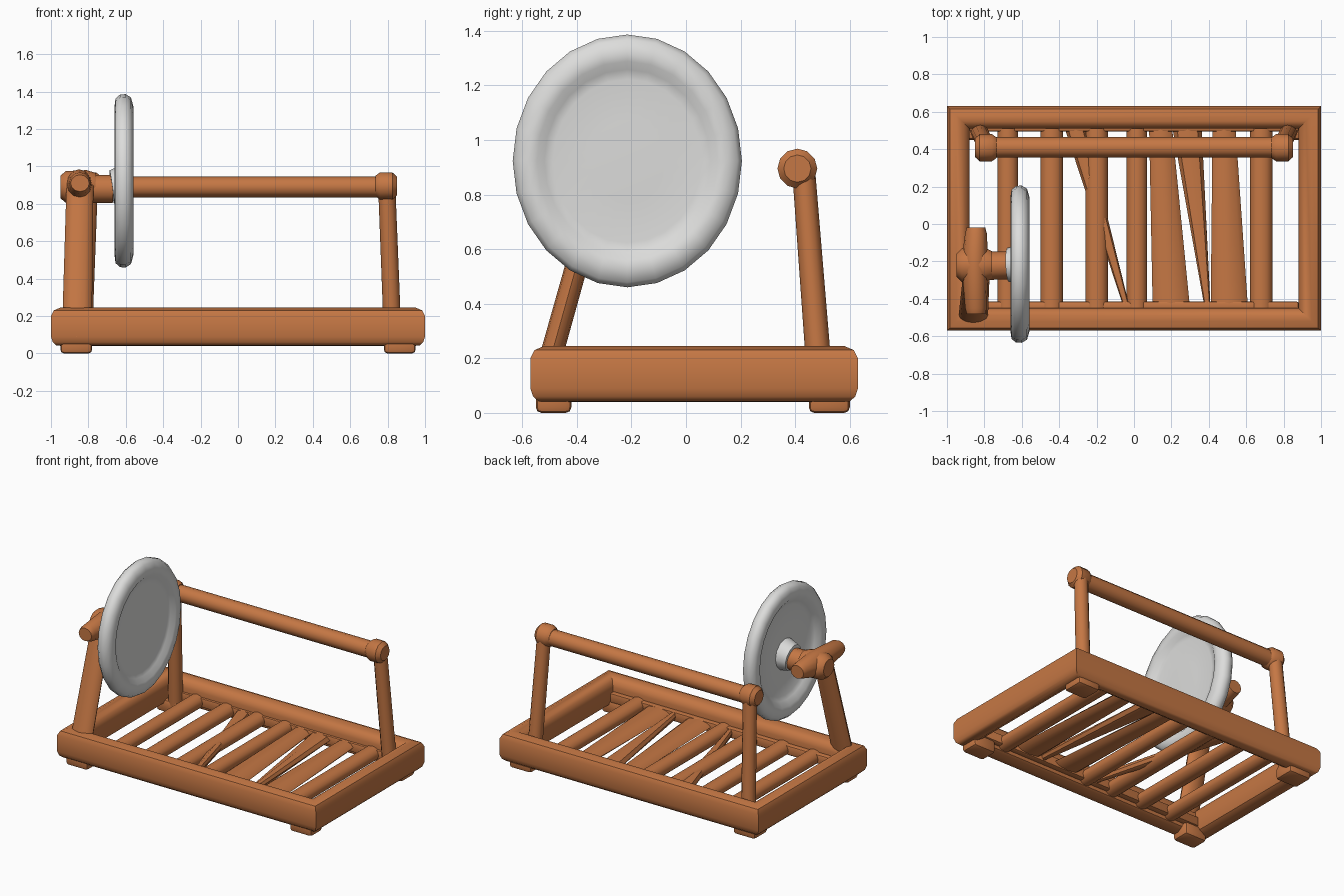
import bpy, bmesh, math
from mathutils import Vector

if "Cube" in bpy.data.objects:
    bpy.data.objects.remove(bpy.data.objects["Cube"])


def material(name, rgb):
    m = bpy.data.materials.new(name)
    m.diffuse_color = (*rgb, 1)
    m.use_nodes = True
    m.node_tree.nodes["Principled BSDF"].inputs["Base Color"].default_value = m.diffuse_color
    return m


WOOD = material("warm_wood", (0.56, 0.185, 0.058))
PALE = material("pale_grey", (0.72, 0.72, 0.71))


def finish(name, bm, mat, angle=40):
    bmesh.ops.recalc_face_normals(bm, faces=bm.faces)
    me = bpy.data.meshes.new(name)
    bm.to_mesh(me)
    bm.free()
    me.materials.append(mat)
    ob = bpy.data.objects.new(name, me)
    bpy.context.collection.objects.link(ob)
    bpy.ops.object.select_all(action='DESELECT')
    ob.select_set(True)
    bpy.context.view_layer.objects.active = ob
    bpy.ops.object.shade_smooth_by_angle(angle=math.radians(angle))
    return ob


def bridge(bm, r0, r1):
    n = len(r0)
    for i in range(n):
        bm.faces.new((r0[i], r0[(i + 1) % n], r1[(i + 1) % n], r1[i]))


def loft(name, rings, side, mat=WOOD, n=12):
    """Rings of (centre, half width along side, half depth) joined into a capped bar."""
    bm = bmesh.new()
    axis = (Vector(rings[-1][0]) - Vector(rings[0][0])).normalized()
    u = Vector(side)
    u = (u - axis * u.dot(axis)).normalized()
    v = axis.cross(u)
    loops = []
    for c, a, b in rings:
        loops.append([bm.verts.new(Vector(c) + u * a * math.cos(t) + v * b * math.sin(t))
                      for t in (2 * math.pi * i / n for i in range(n))])
    for r0, r1 in zip(loops, loops[1:]):
        bridge(bm, r0, r1)
    bm.faces.new(loops[0])
    bm.faces.new(loops[-1])
    return finish(name, bm, mat)


def ball(name, loc, size, mat=WOOD):
    bm = bmesh.new()
    bmesh.ops.create_uvsphere(bm, u_segments=14, v_segments=10, radius=1)
    for v in bm.verts:
        v.co = Vector((v.co.x * size[0], v.co.y * size[1], v.co.z * size[2])) + Vector(loc)
    return finish(name, bm, mat)


def box(name, lo, hi, bevel=0.02):
    bm = bmesh.new()
    bmesh.ops.create_cube(bm, size=1)
    for v in bm.verts:
        v.co = Vector([l + (h - l) * (c + 0.5) for l, h, c in zip(lo, hi, v.co)])
    bmesh.ops.bevel(bm, geom=bm.edges[:], offset=bevel, segments=2, affect='EDGES', profile=0.5)
    return finish(name, bm, WOOD)


# Tray frame: rounded section (inset, height) mitred round a rectangle
section = [(0, 0.09), (0, 0.2), (0.015, 0.23), (0.05, 0.245), (0.08, 0.24), (0.11, 0.215),
           (0.12, 0.18), (0.12, 0.1), (0.11, 0.065), (0.07, 0.04), (0.03, 0.042), (0.01, 0.06)]
bm = bmesh.new()
loops = [[bm.verts.new((sx * (1 - d), 0.03 + sy * (0.6 - d), z)) for d, z in section]
         for sx, sy in ((-1, -1), (1, -1), (1, 1), (-1, 1))]
for i in range(4):
    bridge(bm, loops[i], loops[(i + 1) % 4])
finish("tray_frame", bm, WOOD)

# Feet
for sx in (-1, 1):
    for y0, y1 in ((-0.55, -0.42), (0.45, 0.6)):
        x0, x1 = sorted((sx * 0.78, sx * 0.95))
        box("foot", (x0, y0, 0), (x1, y1, 0.09))

# Ledges that carry the slats
for y in (-0.44, 0.52):
    box("slat_ledge", (-0.88, y - 0.025, 0.085), (0.88, y + 0.025, 0.15), 0.01)

# Floor slats: x range at the back, x range at the front
slats = [(-0.73, -0.62, -0.73, -0.62), (-0.5, -0.38, -0.5, -0.38), (-0.26, -0.14, -0.26, -0.14),
         (-0.04, 0.07, -0.04, 0.07), (0.62, 0.74, 0.62, 0.74)]
for a, b, c, d in slats:
    loft("floor_slat", [(((a + b) / 2, 0.55, 0.115), (b - a) / 2, 0.048),
                        (((c + d) / 2, -0.46, 0.115), (d - c) / 2, 0.048)], (1, 0, 0))
# Warped, skewed slats
for a, b, c, d in [(-0.38, -0.27, -0.05, -0.02), (0.08, 0.2, 0.1, 0.3),
                   (0.2, 0.36, 0.38, 0.41), (0.42, 0.54, 0.41, 0.61)]:
    loft("skewed_slat", [(((a + b) / 2, 0.55, 0.12), (b - a) / 2, 0.03),
                         (((c + d) / 2, -0.46, 0.12), (d - c) / 2, 0.03)], (1, 0, 0), n=8)

# Back hand rail with two posts
for sx in (-1, 1):
    loft("back_post", [((sx * 0.828, 0.495, 0.06), 0.047, 0.047),
                       ((sx * 0.795, 0.43, 0.9), 0.046, 0.042)], (1, 0, 0))
    loft("rail_end", [((sx * 0.735, 0.408, 0.895), 0.055, 0.055),
                      ((sx * 0.76, 0.408, 0.895), 0.073, 0.073),
                      ((sx * 0.825, 0.408, 0.895), 0.073, 0.073),
                      ((sx * 0.85, 0.408, 0.895), 0.05, 0.05)], (0, 1, 0))
loft("back_rail", [((-0.8, 0.41, 0.89), 0.055, 0.055),
                   ((0.8, 0.41, 0.89), 0.055, 0.055)], (0, 1, 0))

# Leaning front leg that holds the disc
loft("front_leg", [((-0.862, -0.53, 0.08), 0.08, 0.042),
                   ((-0.845, -0.3, 0.9), 0.072, 0.04)], (1, 0, 0))

# Hub, cross handle and stem
loft("hub", [((-0.95, -0.22, 0.89), 0.06, 0.06), ((-0.92, -0.22, 0.89), 0.09, 0.085),
             ((-0.81, -0.22, 0.89), 0.1, 0.09), ((-0.76, -0.22, 0.89), 0.075, 0.075)], (0, 1, 0))
loft("cross_handle", [((-0.845, -0.48, 0.91), 0.05, 0.045), ((-0.845, -0.45, 0.91), 0.058, 0.058),
                      ((-0.85, -0.25, 0.9), 0.07, 0.085), ((-0.85, -0.18, 0.9), 0.07, 0.085),
                      ((-0.845, -0.05, 0.91), 0.058, 0.055),
                      ((-0.845, -0.02, 0.91), 0.05, 0.045)], (1, 0, 0))
loft("stem", [((-0.8, -0.225, 0.88), 0.075, 0.075), ((-0.67, -0.22, 0.88), 0.075, 0.075)], (0, 1, 0))
loft("disc_socket", [((-0.675, -0.218, 0.89), 0.09, 0.09),
                     ((-0.6, -0.215, 0.9), 0.11, 0.11)], (0, 1, 0), PALE)

# Round disc: raised rounded rim around a sunken plate, turned about x
profile = [(-0.585, 0.15), (-0.59, 0.3), (-0.585, 0.335), (-0.563, 0.365), (-0.56, 0.40),
           (-0.572, 0.445), (-0.6, 0.463), (-0.63, 0.462), (-0.655, 0.44), (-0.66, 0.4),
           (-0.655, 0.37), (-0.63, 0.335), (-0.615, 0.31), (-0.615, 0.15)]
bm = bmesh.new()
N = 24
rings = [[bm.verts.new((x, -0.215 + 0.907 * r * math.cos(2 * math.pi * i / N),
                        0.923 + r * math.sin(2 * math.pi * i / N))) for i in range(N)]
         for x, r in profile]
for r0, r1 in zip(rings, rings[1:]):
    bridge(bm, r0, r1)
bm.faces.new(rings[0])
bm.faces.new(rings[-1])
finish("round_disc", bm, PALE, 50)
